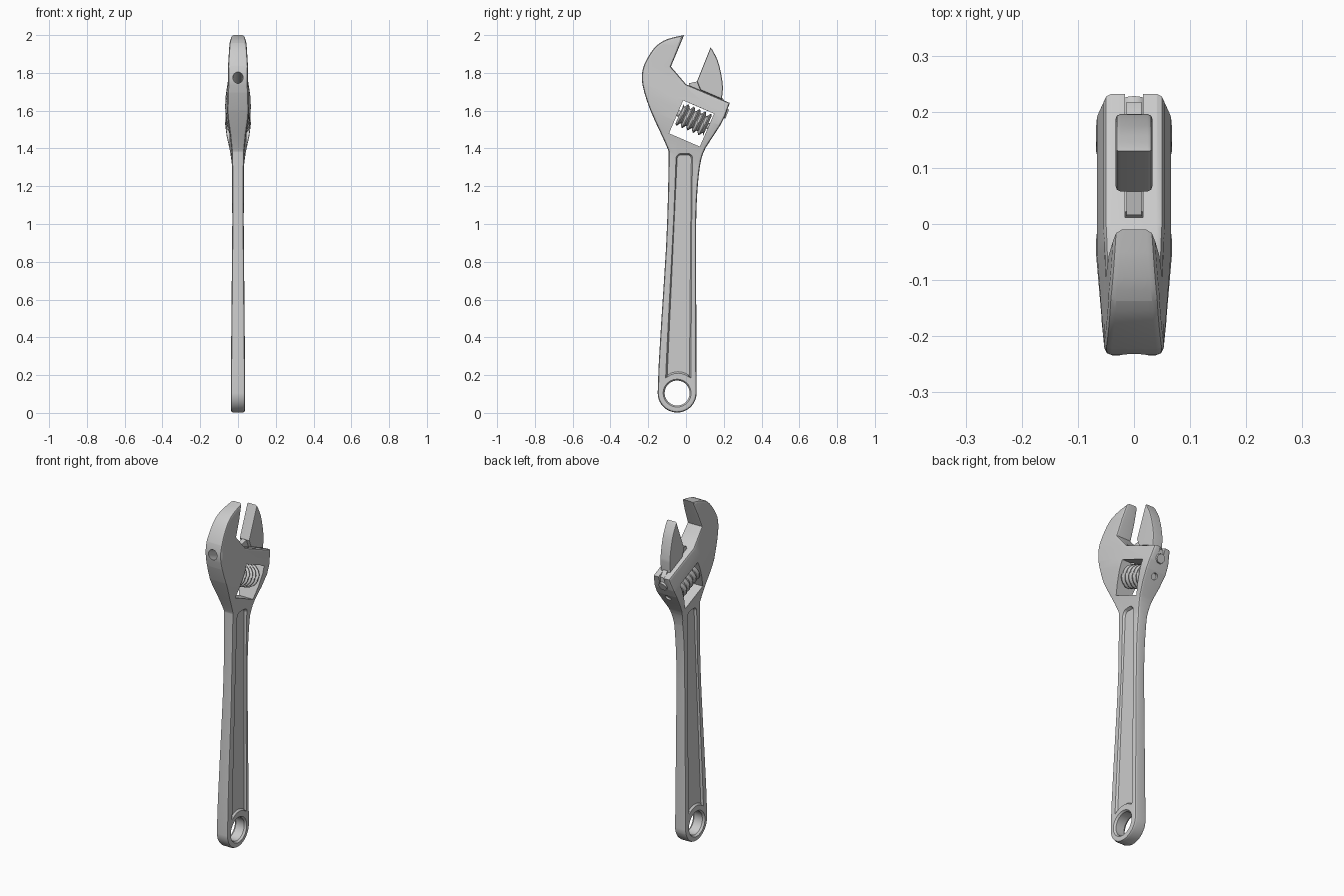
import bpy, bmesh, math
from mathutils import Vector, Matrix

cube = bpy.data.objects.get("Cube")
if cube:
    bpy.data.objects.remove(cube, do_unlink=True)

steel = bpy.data.materials.new("steel_grey")
steel.use_nodes = True
GREY = (0.6, 0.6, 0.6, 1)
steel.diffuse_color = GREY
for node in steel.node_tree.nodes:
    if node.type == 'BSDF_PRINCIPLED':
        node.inputs["Base Color"].default_value = GREY

TILT = 0.43                              # slope of the jaw channel
AXIS = Vector((0, 1, -TILT)).normalized()


def make(name, bm):
    bmesh.ops.recalc_face_normals(bm, faces=bm.faces[:])
    me = bpy.data.meshes.new(name)
    bm.to_mesh(me)
    bm.free()
    me.materials.append(steel)
    ob = bpy.data.objects.new(name, me)
    bpy.context.collection.objects.link(ob)
    return ob


def loft(bm, loops):
    """Skin a stack of equal-length closed loops and cap both ends."""
    rows = [[bm.verts.new(p) for p in loop] for loop in loops]
    n = len(rows[0])
    for a, b in zip(rows, rows[1:]):
        for i in range(n):
            j = (i + 1) % n
            bm.faces.new((a[i], a[j], b[j], b[i]))
    bm.faces.new(rows[0][::-1])
    bm.faces.new(rows[-1])
    bmesh.ops.recalc_face_normals(bm, faces=bm.faces[:])


def prism(pts, half, bevel=0.0, segments=2):
    """Side outline (y, z) thickened to +-half in x, rim edges rounded."""
    bm = bmesh.new()
    loft(bm, [[(x, y, z) for y, z in pts] for x in (-half, half)])
    if bevel:
        rim = [e for e in bm.edges if abs(e.verts[0].co.x - e.verts[1].co.x) < 1e-6]
        bmesh.ops.bevel(bm, geom=rim, offset=bevel, offset_type='OFFSET',
                        segments=segments, profile=0.5, affect='EDGES',
                        clamp_overlap=False)
    return bm


def rod(name, a, b, r, sides=24):
    a, b = Vector(a), Vector(b)
    rot = (b - a).to_track_quat('Z', 'Y').to_matrix().to_4x4()
    bm = bmesh.new()
    bmesh.ops.create_cone(bm, cap_ends=True, segments=sides, radius1=r, radius2=r,
                          depth=(b - a).length,
                          matrix=Matrix.Translation((a + b) / 2) @ rot)
    return make(name, bm)


def spline(pts, steps=4):
    """Smooth curve through the points."""
    p = [pts[0]] + pts + [pts[-1]]
    out = []
    for i in range(1, len(p) - 2):
        a, b, c, d = (Vector(q) for q in p[i - 1:i + 3])
        for k in range(steps):
            t = k / steps
            v = 0.5 * (2 * b + (c - a) * t + (2 * a - 5 * b + 4 * c - d) * t * t
                       + (3 * b - a - 3 * c + d) * t ** 3)
            out.append((v.x, v.y))
    return out + [tuple(pts[-1])]


def arc(cy, cz, r, a0, a1, n):
    return [(cy + r * math.cos(math.radians(a0 + (a1 - a0) * i / n)),
             cz + r * math.sin(math.radians(a0 + (a1 - a0) * i / n)))
            for i in range(n + 1)]


def on_line(y, z0):
    return (0, y, z0 - TILT * y)


# Body thickness, measured along the tilted head
LEVELS = [(-0.2, 0.038), (0.1, 0.038), (1.0, 0.03), (1.34, 0.032), (1.42, 0.042),
          (1.52, 0.06), (1.6, 0.068), (1.65, 0.066), (1.74, 0.053), (1.9, 0.045),
          (2.1, 0.024)]


def thickness(y, z):
    w = z + TILT * y
    t = LEVELS[-1][1]
    for (w0, t0), (w1, t1) in zip(LEVELS, LEVELS[1:]):
        if w0 <= w <= w1:
            t = t0 + (t1 - t0) * (w - w0) / (w1 - w0)
    return min(t, 0.07 + 0.1 * min(0, y + 0.05))


# Body: handle, head and fixed jaw in one outline
RING = (-0.047, 0.105)
outline = arc(*RING, 0.103, 180, 360, 20)
outline += spline([(0.055, 0.3), (0.054, 0.7), (0.054, 1.02), (0.063, 1.21),
                   (0.08, 1.34), (0.105, 1.405)], 3)
outline += [(0.18, 1.52), (0.206, 1.57), (0.232, 1.641), (0.0, 1.74),
            (-0.08, 1.833)]
outline += spline([(-0.01, 2.0), (-0.095, 1.98), (-0.155, 1.945), (-0.2, 1.885),
                   (-0.23, 1.815), (-0.23, 1.735), (-0.19, 1.605), (-0.115, 1.44),
                   (-0.092, 1.385)], 3)
outline += spline([(-0.092, 1.33), (-0.096, 1.13), (-0.106, 0.87), (-0.13, 0.5),
                   (-0.145, 0.25)], 2)
H = 0.1
bm = prism(outline, H, 0.013)
cuts = [((0, 0, w), (0, TILT, 1)) for w, _ in LEVELS[1:-1]]
cuts.append(((0, -0.05, 0), (0, 1, 0)))
for co, no in cuts:
    bmesh.ops.bisect_plane(bm, geom=bm.verts[:] + bm.edges[:] + bm.faces[:],
                           dist=1e-5, plane_co=co, plane_no=no)
for v in bm.verts:
    side = 1 if v.co.x > 0 else -1
    v.co.x = side * (thickness(v.co.y, v.co.z) - (H - abs(v.co.x)))
body = make("wrench_body", bm)

# Cutters
cutters = []
corner = Vector((-0.09, 1.48))
along, up = Vector((0.918, -0.395)), Vector((0.395, 0.918))
window = [corner + along * a + up * b
          for a, b in ((0, 0), (0.178, 0), (0.178, 0.19), (0, 0.19))]
cutters.append(make("window_cutter", prism([tuple(p) for p in window], 0.2)))
slot = [(0.012, 1.67), (0.3, 1.546), (0.3, 1.7), (0.012, 1.78)]
cutters.append(make("slot_cutter", prism(slot, 0.016)))
cutters.append(rod("slider_bore", on_line(-0.35, 1.675), on_line(0.35, 1.675), 0.0275))
WORM_Z = 1.569
cutters.append(rod("pin_bore", on_line(0.03, WORM_Z), on_line(0.3, WORM_Z), 0.018))

# Hanging hole with chamfered rims
bm = bmesh.new()
loft(bm, [[(x, y, z) for y, z in arc(*RING, r, 0, 351, 39)]
          for x, r in ((-0.06, 0.09), (-0.027, 0.066), (0.027, 0.066), (0.06, 0.09))])
cutters.append(make("hanging_hole_cutter", bm))

# Sunken handle panels with sloping walls
panel = [(-0.108, 0.185)] + arc(-0.042, 0.12, 0.09, 125, 55, 6) + [(0.026, 0.185)]
panel += arc(0.007, 1.345, 0.029, 0, 90, 5) + arc(-0.026, 1.345, 0.029, 90, 180, 5)
inner = []
for i, (y, z) in enumerate(panel):
    a, b = Vector(panel[i - 1]), Vector(panel[(i + 1) % len(panel)])
    d = (b - a).normalized()
    inner.append((y - d.y * 0.008, z + d.x * 0.008))
for name, s in (("left", 1), ("right", -1)):
    bm = bmesh.new()
    loft(bm, [[(s * 0.06, y, z) for y, z in panel],
              [(s * 0.036, y, z) for y, z in panel],
              [(s * (0.0275 - 0.006 * z), y, z) for y, z in inner]])
    cutters.append(make(name + "_panel_cutter", bm))

bpy.context.view_layer.objects.active = body
for c in cutters:
    c.hide_render = True
    mod = body.modifiers.new(c.name, 'BOOLEAN')
    mod.operation, mod.solver, mod.object = 'DIFFERENCE', 'EXACT', c
    bpy.ops.object.modifier_apply(modifier=mod.name)
for c in cutters:
    bpy.data.objects.remove(c, do_unlink=True)

# Movable jaw with its neck and round slider
jaw_side = [(0.13, 1.935), (0.058, 1.755), (0.076, 1.709), (0.19, 1.66)]
jaw_side += spline([(0.196, 1.72), (0.188, 1.785), (0.168, 1.865), (0.138, 1.925)], 3)
jaw = make("movable_jaw", prism(jaw_side, 0.033, 0.009))
neck = make("jaw_neck", prism([(0.014, 1.67), (0.215, 1.583), (0.217, 1.635),
                               (0.19, 1.67), (0.062, 1.755), (0.016, 1.745)], 0.0135))
slider = rod("jaw_slider", on_line(0.014, 1.675), on_line(0.218, 1.675), 0.025)

# Threaded adjusting worm and its pin
STEP, SIDES, TURNS = 6, 24, 5
mid = Vector(on_line(0.04, WORM_Z))
turn = AXIS.to_track_quat('Z', 'Y')
loops = []
for i in range(STEP * TURNS + 1):
    loop = []
    for j in range(SIDES):
        ridge = abs(2 * ((i / STEP + j / SIDES) % 1) - 1)
        r = 0.046 + 0.018 * min(1, max(0, 2 * ridge - 0.5))
        a = math.tau * j / SIDES
        h = 0.16 * (i / (STEP * TURNS) - 0.5)
        loop.append(mid + turn @ Vector((r * math.cos(a), r * math.sin(a), h)))
    loops.append(loop)
bm = bmesh.new()
loft(bm, loops)
worm = make("adjusting_worm", bm)
pin = rod("worm_pin", on_line(-0.07, WORM_Z), on_line(0.155, WORM_Z), 0.017)

# Smooth shading with crisp edges
for ob in (body, jaw, neck, slider, worm, pin):
    bpy.ops.object.select_all(action='DESELECT')
    ob.select_set(True)
    bpy.context.view_layer.objects.active = ob
    bpy.ops.object.shade_smooth_by_angle(angle=math.radians(25))
    weighted = ob.modifiers.new("weighted_normals", 'WEIGHTED_NORMAL')
    weighted.keep_sharp = True
